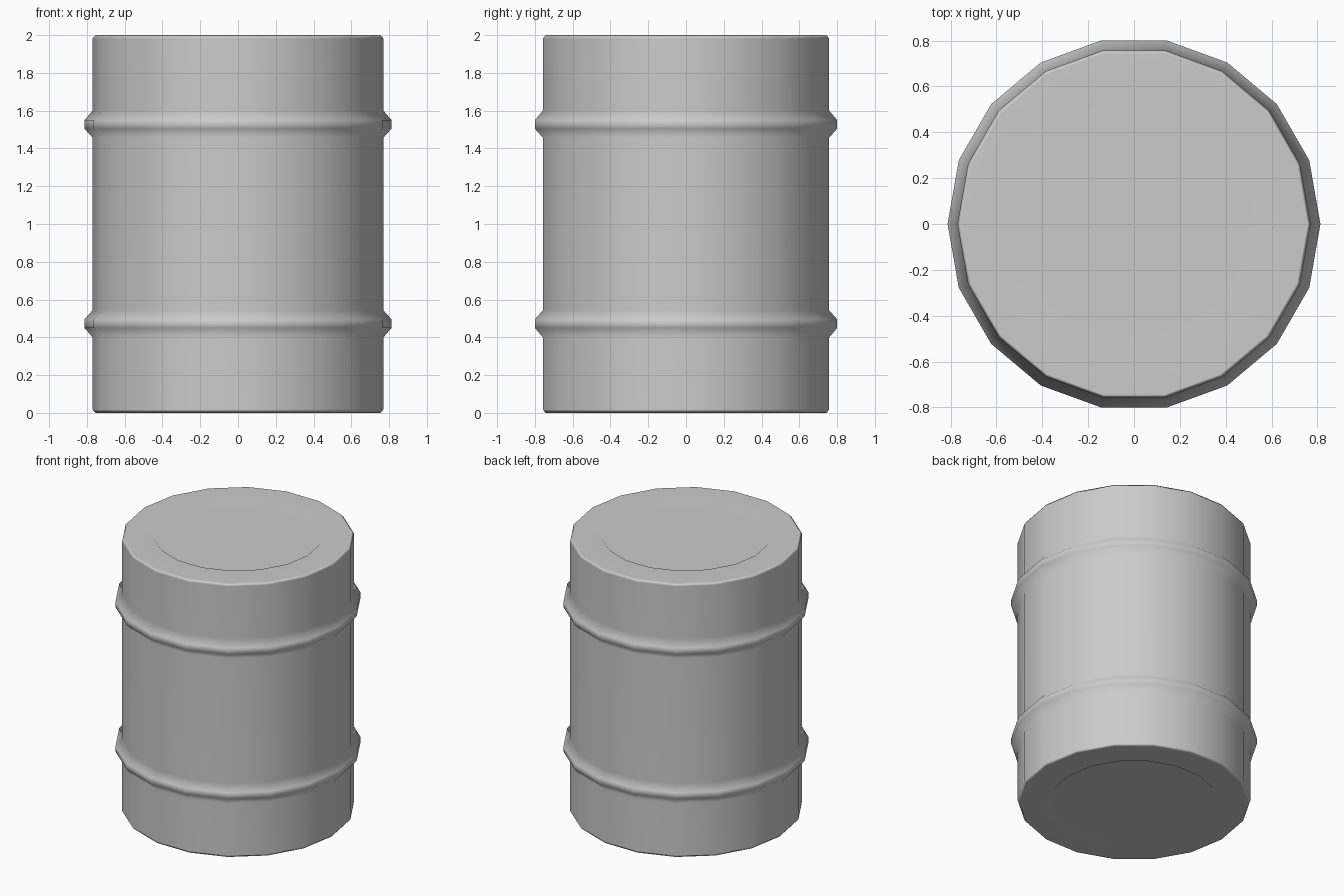
import bpy, bmesh, math

if "Cube" in bpy.data.objects:
    bpy.data.objects.remove(bpy.data.objects["Cube"])

SIDES = 18
H = 2.0

# Lower half of the barrel outline (radius, height): recessed end, chamfer, hoop
lower = [(0.50, 0.06), (0.56, 0.0), (0.755, 0.0), (0.77, 0.018),
         (0.77, 0.40), (0.813, 0.45), (0.813, 0.495), (0.77, 0.543)]
# The upper half mirrors the lower one
profile = lower + [(r, H - z) for r, z in reversed(lower)]

# Barrel body: sweep the outline around z
bm = bmesh.new()
rings = []
for r, z in profile:
    rings.append([bm.verts.new((r * math.cos(2 * math.pi * i / SIDES),
                                r * math.sin(2 * math.pi * i / SIDES), z))
                  for i in range(SIDES)])
for a, b in zip(rings, rings[1:]):
    for i in range(SIDES):
        j = (i + 1) % SIDES
        bm.faces.new((a[i], a[j], b[j], b[i]))

# Recessed bottom and lid panels
bm.faces.new(list(reversed(rings[0])))
bm.faces.new(rings[-1])
bmesh.ops.recalc_face_normals(bm, faces=bm.faces[:])
for f in bm.faces:
    f.smooth = True

mesh = bpy.data.meshes.new("barrel")
bm.to_mesh(mesh)
bm.free()
barrel = bpy.data.objects.new("barrel", mesh)
bpy.context.collection.objects.link(barrel)

# Keep the large faces reading flat while the edges stay soft
wn = barrel.modifiers.new("weighted_normals", 'WEIGHTED_NORMAL')
wn.weight = 80
